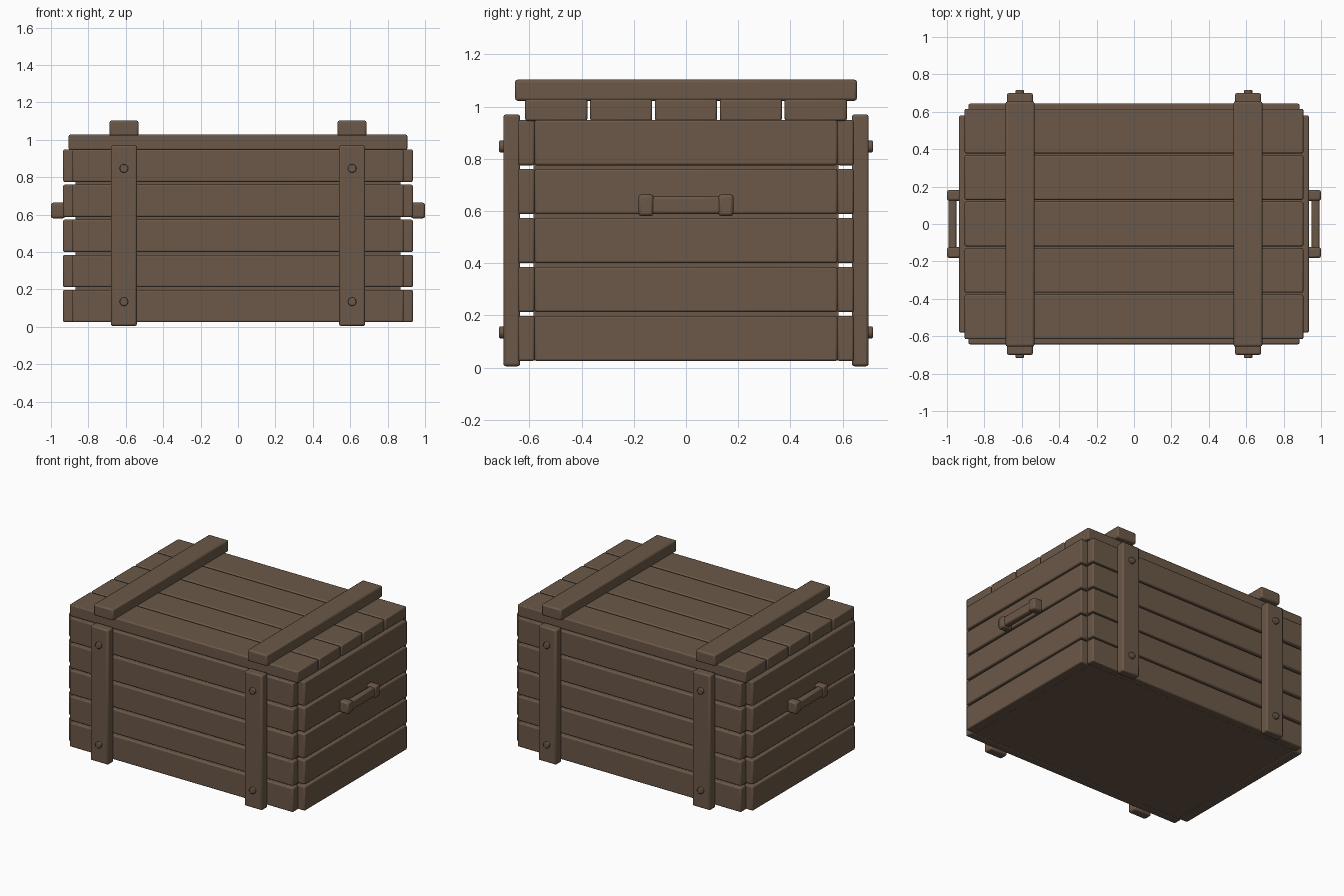
import bpy
from math import radians

if "Cube" in bpy.data.objects:
    bpy.data.objects.remove(bpy.data.objects["Cube"])

wood = bpy.data.materials.new("brown_wood")
wood.use_nodes = True
COLOUR = (0.147, 0.098, 0.065, 1)
wood.diffuse_color = COLOUR
wood.node_tree.nodes["Principled BSDF"].inputs["Base Color"].default_value = COLOUR


def finish(ob, name, bevel):
    ob.name = name
    ob.data.materials.append(wood)
    if bevel:
        mod = ob.modifiers.new("Soft edges", 'BEVEL')
        mod.width = bevel
        mod.segments = 2
        mod.limit_method = 'ANGLE'
    bpy.ops.object.shade_smooth_by_angle(angle=radians(35))
    return ob


def box(name, x, y, z, bevel=0.008):
    """Box from (low, high) ranges on each axis."""
    bpy.ops.mesh.primitive_cube_add(size=1, location=[sum(r) / 2 for r in (x, y, z)])
    ob = bpy.context.object
    ob.scale = [r[1] - r[0] for r in (x, y, z)]
    bpy.ops.object.transform_apply(location=False, rotation=False, scale=True)
    return finish(ob, name, bevel)


def span(side, a, b):
    """Range a..b mirrored to the given side."""
    return tuple(sorted((side * a, side * b)))


# Inner box behind the boards
box("inner_box", (-0.87, 0.87), (-0.585, 0.585), (0.027, 0.947), 0)

# Wall boards
for row in range(5):
    low = 0.025 + row * 0.1875
    z = (low, low + 0.173)
    for s, face, end in ((-1, "front", "right"), (1, "back", "left")):
        box(f"{face}_board_{row + 1}", (-0.885, 0.885), span(s, 0.58, 0.643), z)
        box(f"{end}_board_{row + 1}", span(s, 0.86, 0.935), (-0.58, 0.58), z)

# Lid boards
for i in range(5):
    mid = (i - 2) * 0.2485
    box(f"lid_board_{i + 1}", (-0.905, 0.905), (mid - 0.119, mid + 0.119), (0.945, 1.028))

# Battens and bolts
for sx, side in ((-1, "right"), (1, "left")):
    box(f"lid_batten_{side}", span(sx, 0.532, 0.687), (-0.655, 0.655), (1.022, 1.103), 0.01)
    for sy, face in ((-1, "front"), (1, "back")):
        box(f"{face}_batten_{side}", span(sx, 0.54, 0.68), span(sy, 0.635, 0.7), (0.005, 0.97), 0.01)
        for z, level in ((0.135, "lower"), (0.847, "upper")):
            bpy.ops.mesh.primitive_cylinder_add(
                vertices=16, radius=0.023, depth=0.04,
                location=(sx * 0.61, sy * 0.696, z), rotation=(radians(90), 0, 0))
            finish(bpy.context.object, f"{face}_{level}_bolt_{side}", 0.005)

    # Carrying handle
    box(f"handle_grip_{side}", span(sx, 0.95, 0.992), (-0.15, 0.15), (0.588, 0.655), 0.01)
    for sy, face in ((-1, "front"), (1, "back")):
        box(f"handle_{face}_block_{side}", span(sx, 0.925, 1), span(sy, 0.124, 0.182), (0.58, 0.664), 0.012)
